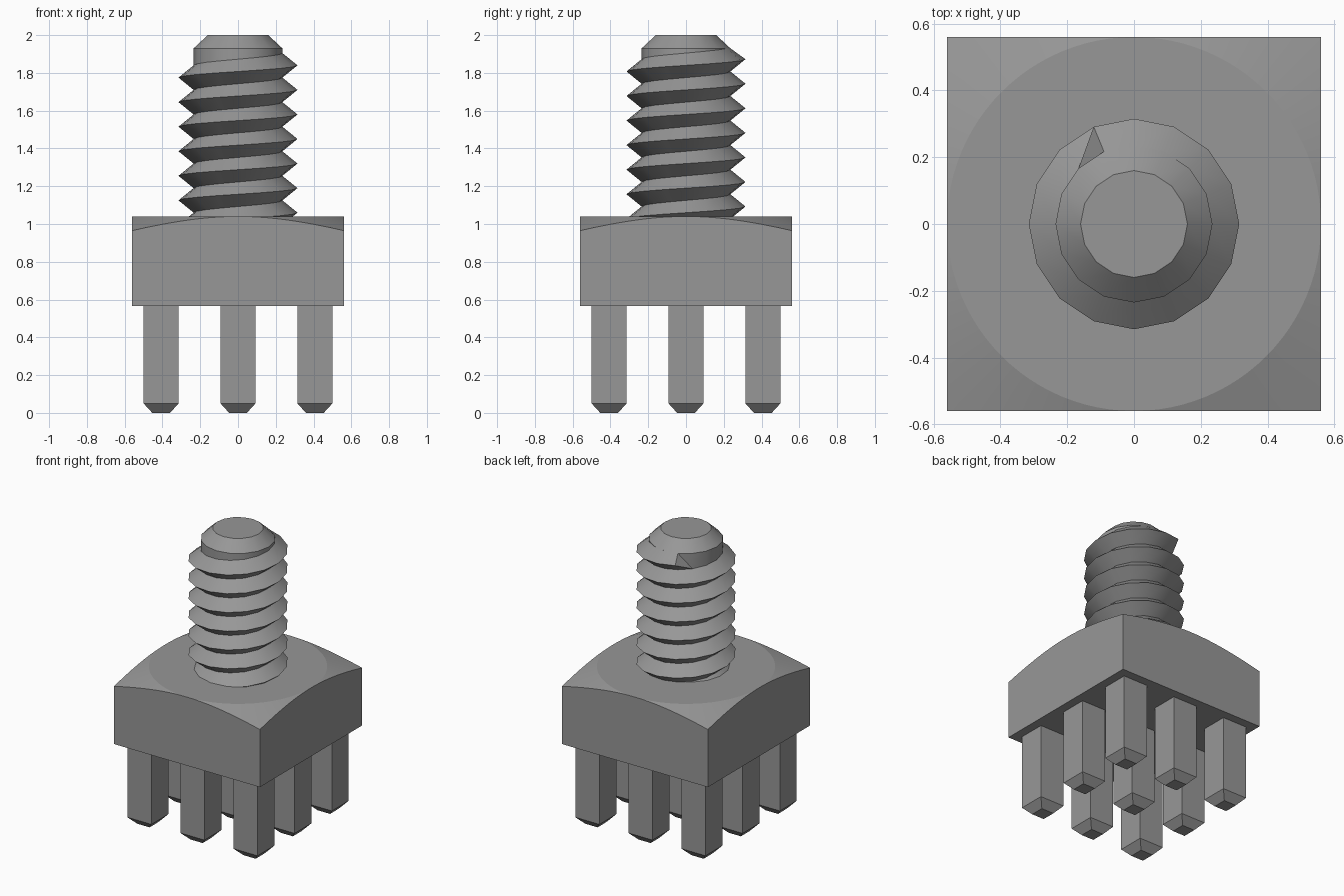
import bpy, bmesh
from math import cos, sin, pi, hypot

cube = bpy.data.objects.get("Cube")
if cube:
    bpy.data.objects.remove(cube)

# One plain grey metal
GREY = (0.31, 0.31, 0.31, 1)
metal = bpy.data.materials.new("grey_metal")
metal.use_nodes = True
metal.diffuse_color = GREY
metal.node_tree.nodes["Principled BSDF"].inputs["Base Color"].default_value = GREY


def finish(name, bm, angle=None):
    """Turn a bmesh into a named object, smooth below the given angle."""
    bmesh.ops.remove_doubles(bm, verts=bm.verts, dist=1e-5)
    bmesh.ops.recalc_face_normals(bm, faces=bm.faces)
    mesh = bpy.data.meshes.new(name)
    bm.to_mesh(mesh)
    bm.free()
    mesh.materials.append(metal)
    obj = bpy.data.objects.new(name, mesh)
    bpy.context.collection.objects.link(obj)
    if angle:
        bpy.ops.object.select_all(action="DESELECT")
        obj.select_set(True)
        bpy.context.view_layer.objects.active = obj
        bpy.ops.object.shade_smooth_by_angle(angle=angle)
    return obj


def bridge(bm, a, b):
    """Join two closed rings of vertices with quads."""
    for i in range(len(a)):
        j = (i + 1) % len(a)
        bm.faces.new((a[i], a[j], b[j], b[i]))


# Square head: its top corners are cut down by a shallow cone
HALF, HEAD_LOW, HEAD_TOP, SLOPE = 0.56, 0.565, 1.04, 0.323
bm = bmesh.new()
circle, rim, base = [], [], []
SEGS = 96
for i in range(SEGS):
    c, s = cos(2 * pi * i / SEGS), sin(2 * pi * i / SEGS)
    k = HALF / max(abs(c), abs(s))
    x, y = c * k, s * k
    circle.append(bm.verts.new((c * HALF, s * HALF, HEAD_TOP)))
    rim.append(bm.verts.new((x, y, HEAD_TOP - SLOPE * (hypot(x, y) - HALF))))
    base.append(bm.verts.new((x, y, HEAD_LOW)))
bm.faces.new(circle)
bm.faces.new(base[::-1])
bridge(bm, rim, circle)
bridge(bm, base, rim)
finish("square_head", bm, pi / 12)

# Threaded shank: root and crest helices, sixteen steps per turn
N, PITCH, START = 16, 0.13, 0.93
ROOT, CREST, TIP = 0.235, 0.315, 0.16
SHOULDER, TOP = 1.93, 2.0
LAST = 7 * N + 5
bm = bmesh.new()


def helix_vert(k, radius, z):
    a = 2 * pi * k / N
    return bm.verts.new((radius * cos(a), radius * sin(a), min(z, SHOULDER)))


roots = [helix_vert(k, ROOT, START + PITCH * (k / N - 0.5)) for k in range(LAST + N + 1)]
crests = [helix_vert(k, CREST, START + PITCH * k / N) for k in range(LAST + 1)]
for k in range(LAST):
    bm.faces.new((roots[k], roots[k + 1], crests[k + 1], crests[k]))
    bm.faces.new((crests[k], crests[k + 1], roots[k + N + 1], roots[k + N]))

# Thread run-out
bm.faces.new((roots[LAST], roots[LAST + 1], crests[LAST]))
bm.faces.new((crests[LAST], roots[LAST + 1], roots[LAST + N]))

# Plain collar and chamfered end above the thread
upper = roots[LAST + 1:LAST + N + 1]
shoulder = [bm.verts.new((v.co.x, v.co.y, SHOULDER)) for v in upper]
tip = [bm.verts.new((v.co.x * TIP / ROOT, v.co.y * TIP / ROOT, TOP)) for v in upper]
bridge(bm, upper, shoulder)
bridge(bm, shoulder, tip)
bm.faces.new(tip)
finish("threaded_shank", bm, pi / 6)

# Nine square pins with tapered ends
PIN = 0.0925
SPACING = 0.407
for row, y in zip(("front", "middle", "back"), (-SPACING, 0, SPACING)):
    for col, x in zip(("right", "centre", "left"), (-SPACING, 0, SPACING)):
        bm = bmesh.new()
        rings = [[bm.verts.new((x + sx * h, y + sy * h, z))
                  for sx, sy in ((-1, -1), (1, -1), (1, 1), (-1, 1))]
                 for h, z in ((0.047, 0), (PIN, 0.05), (PIN, HEAD_LOW + 0.01))]
        bm.faces.new(rings[0])
        bm.faces.new(rings[2])
        bridge(bm, rings[0], rings[1])
        bridge(bm, rings[1], rings[2])
        finish(f"pin_{row}_{col}", bm)
